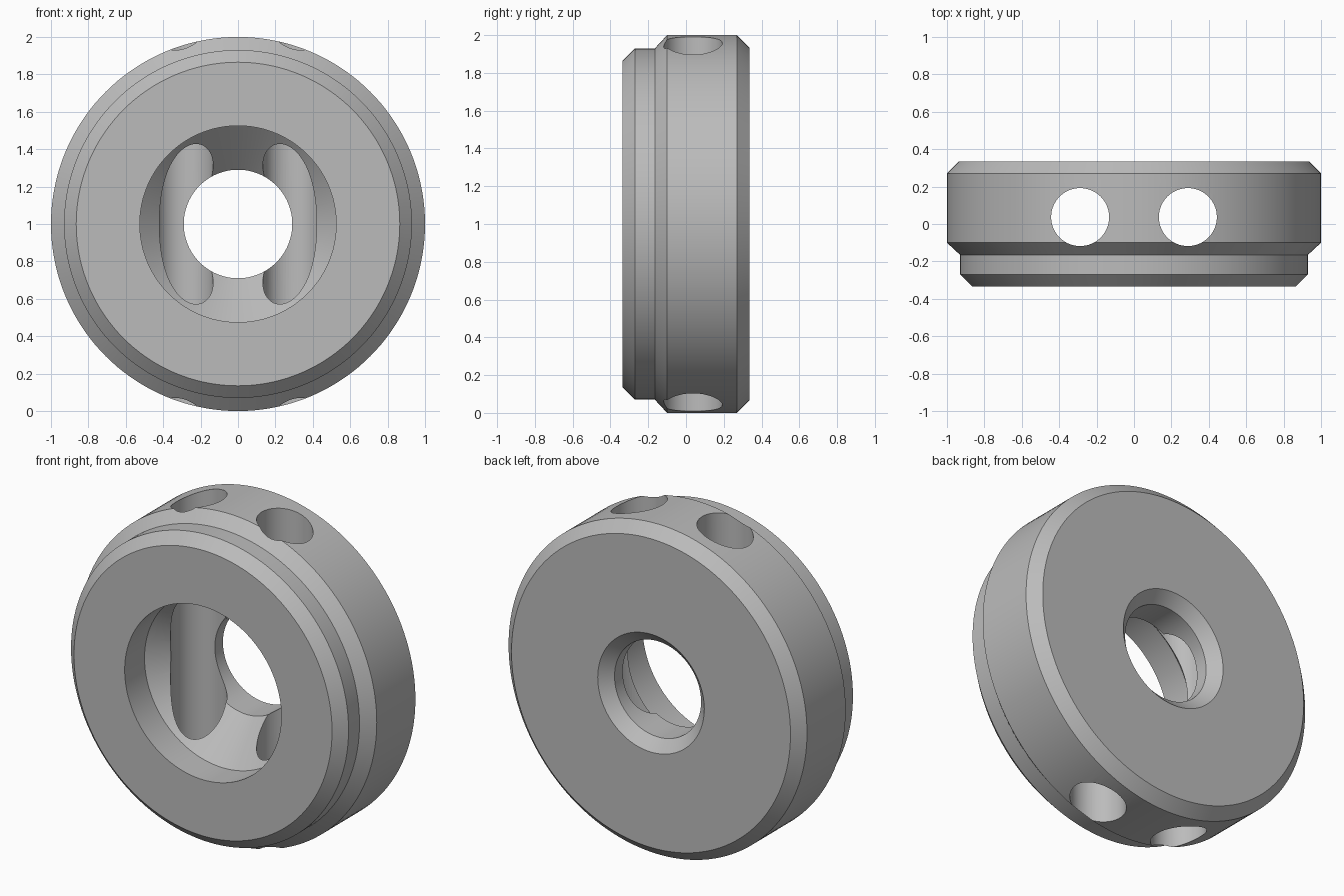
import bpy, bmesh, math
from mathutils import Matrix, Vector

cube = bpy.data.objects.get("Cube")
if cube:
    bpy.data.objects.remove(cube, do_unlink=True)

steel = bpy.data.materials.new("plain grey")
steel.use_nodes = True
grey = (0.5, 0.5, 0.5, 1)
steel.diffuse_color = grey
steel.node_tree.nodes["Principled BSDF"].inputs["Base Color"].default_value = grey


def add_object(name, bm):
    bmesh.ops.recalc_face_normals(bm, faces=bm.faces)
    mesh = bpy.data.meshes.new(name)
    bm.to_mesh(mesh)
    bm.free()
    mesh.materials.append(steel)
    obj = bpy.data.objects.new(name, mesh)
    bpy.context.collection.objects.link(obj)
    return obj


# Closed cross-section (radius, y): stepped rim, back countersink, tapered bore
profile = [
    (0.865, -0.335), (0.93, -0.27), (0.93, -0.165), (1, -0.1),
    (1, 0.27), (0.935, 0.335), (0.357, 0.335), (0.29, 0.27),
    (0.29, 0.085), (0.525, -0.145), (0.525, -0.335),
]
bm = bmesh.new()
verts = [bm.verts.new((r, y, 1)) for r, y in profile]
edges = [bm.edges.new((a, b)) for a, b in zip(verts, verts[1:] + verts[:1])]
bmesh.ops.spin(bm, geom=verts + edges, cent=(0, 0, 1), axis=(0, 1, 0),
               angle=math.tau, steps=144, use_merge=True)
bmesh.ops.remove_doubles(bm, verts=bm.verts, dist=1e-4)
ring = add_object("ring_body", bm)

# Two vertical drilled holes, one each side of the centre
bm = bmesh.new()
for side in (-1, 1):
    bmesh.ops.create_cone(bm, cap_ends=True, segments=64, radius1=0.155,
                          radius2=0.155, depth=2.4,
                          matrix=Matrix.Translation(Vector((0.288 * side, 0.037, 1))))
drill = add_object("hole_cutter", bm)
drill.hide_render = True

cut = ring.modifiers.new("drilled_holes", "BOOLEAN")
cut.operation = "DIFFERENCE"
cut.solver = "EXACT"
cut.object = drill

bpy.ops.object.select_all(action="DESELECT")
bpy.context.view_layer.objects.active = ring
ring.select_set(True)
bpy.ops.object.modifier_apply(modifier=cut.name)
bpy.data.objects.remove(drill, do_unlink=True)
bpy.ops.object.shade_smooth_by_angle(angle=math.radians(25))
